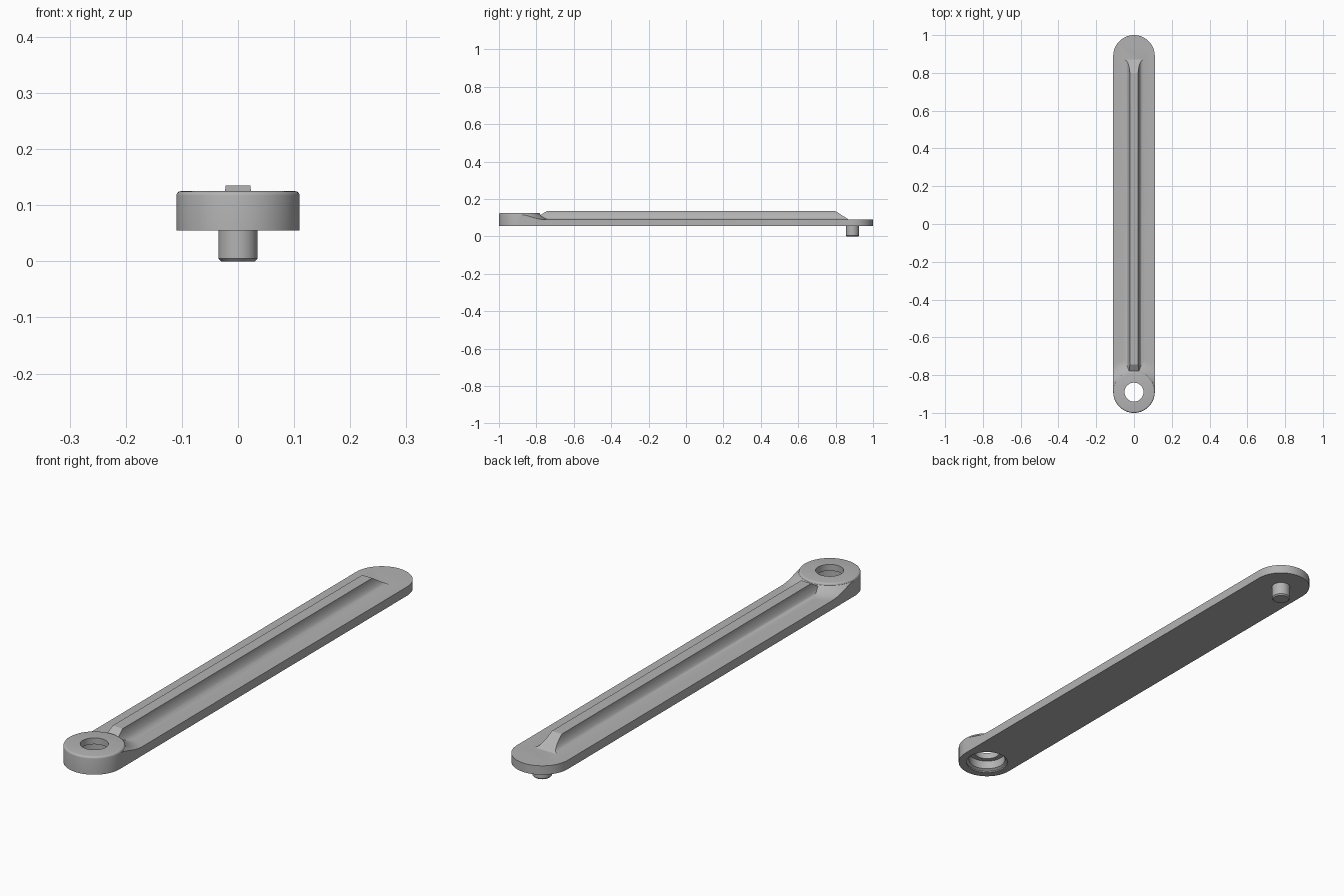
import bpy
import bmesh
from math import sin, cos, pi, sqrt, radians

cube = bpy.data.objects.get("Cube")
if cube:
    bpy.data.objects.remove(cube, do_unlink=True)

HALF = 0.11                   # half width of the arm
END = 0.89                    # distance of pin and eye from the centre
BASE, DECK, TOP = 0.055, 0.09, 0.125
SEG = 96

grey = bpy.data.materials.new("plain grey")
grey.use_nodes = True
grey.diffuse_color = (0.45, 0.45, 0.45, 1)
grey.node_tree.nodes["Principled BSDF"].inputs["Base Color"].default_value = grey.diffuse_color


def loft(name, loops):
    """Closed solid through equal-length loops of points."""
    bm = bmesh.new()
    rings = [[bm.verts.new(p) for p in loop] for loop in loops]
    for a, b in zip(rings, rings[1:]):
        for i in range(len(a)):
            j = (i + 1) % len(a)
            bm.faces.new((a[i], a[j], b[j], b[i]))
    bm.faces.new(rings[0])
    bm.faces.new(rings[-1])
    bmesh.ops.recalc_face_normals(bm, faces=bm.faces)
    mesh = bpy.data.meshes.new(name)
    bm.to_mesh(mesh)
    bm.free()
    mesh.materials.append(grey)
    obj = bpy.data.objects.new(name, mesh)
    bpy.context.collection.objects.link(obj)
    return obj


def stadium(z):
    pts = []
    for side, start in ((1, 0), (-1, pi)):
        for i in range(SEG // 2 + 1):
            a = start + pi * i / (SEG // 2)
            pts.append((HALF * cos(a), side * END + HALF * sin(a), z))
    return pts


def rectangle(w, y0, y1, z):
    return [(-w, y0, z), (w, y0, z), (w, y1, z), (-w, y1, z)]


def lathe(name, y, profile):
    return loft(name, [[(r * cos(2 * pi * i / SEG), y + r * sin(2 * pi * i / SEG), z)
                        for i in range(SEG)] for r, z in profile])


def select(obj):
    bpy.ops.object.select_all(action='DESELECT')
    obj.select_set(True)
    bpy.context.view_layer.objects.active = obj


def combine(obj, tool, operation):
    select(obj)
    mod = obj.modifiers.new(operation.lower(), 'BOOLEAN')
    mod.operation, mod.object, mod.solver = operation, tool, 'EXACT'
    bpy.ops.object.modifier_apply(modifier=mod.name)
    bpy.data.objects.remove(tool, do_unlink=True)


# Flat slab, trimmed to the rounded arm outline at the end
arm = loft("arm", [rectangle(0.3, -1.2, 1.2, z) for z in (BASE, DECK)])

# Raised eye with a rounded rim, sweeping down to the deck in a wide fillet
RIM, SWEEP = 0.008, 0.1
rim_z = TOP - RIM
drop = rim_z - DECK
start = pi / 2 - sqrt(0) and 0 or 0
reach = sqrt(SWEEP ** 2 - (SWEEP - drop) ** 2)
profile = [(HALF - RIM + RIM * sin(i * pi / 8), rim_z + RIM * cos(i * pi / 8)) for i in range(5)]
for i in range(1, 13):
    x = reach * (1 - i / 12)
    profile.append((HALF + reach - x, DECK + SWEEP - sqrt(SWEEP ** 2 - x ** 2)))
profile.append((HALF + reach, DECK - 0.02))
combine(arm, lathe("eye", -END, profile), 'UNION')

# Central rib with concave flanks and sloping ends
RIB_TOP, RIB_W, FLARE = 0.135, 0.022, 0.024
levels = []
for i in range(11):
    t = i / 10
    levels.append(rectangle(RIB_W + FLARE * (1 - sqrt(1 - t ** 2)) + 0.003 * t,
                            -0.745 - 0.07 * t, 0.80 + 0.07 * t,
                            RIB_TOP + (DECK - RIB_TOP) * t))
levels.append([(x, y, DECK - 0.02) for x, y, z in levels[-1]])
combine(arm, loft("rib", levels), 'UNION')

# Outline trim and stepped bore
combine(arm, loft("outline", [stadium(0), stadium(0.2)]), 'INTERSECT')
combine(arm, lathe("bore", -END, [(0.08, 0.04), (0.08, 0.06), (0.07, 0.066),
                                 (0.07, 0.1), (0.05, 0.1), (0.05, 0.2)]), 'DIFFERENCE')

# Pivot pin under the far end
pin = lathe("pivot_pin", END, [(0.03, 0), (0.035, 0.005), (0.035, BASE + 0.01)])

for obj in (arm, pin):
    select(obj)
    bpy.ops.object.shade_smooth_by_angle(angle=radians(32))
